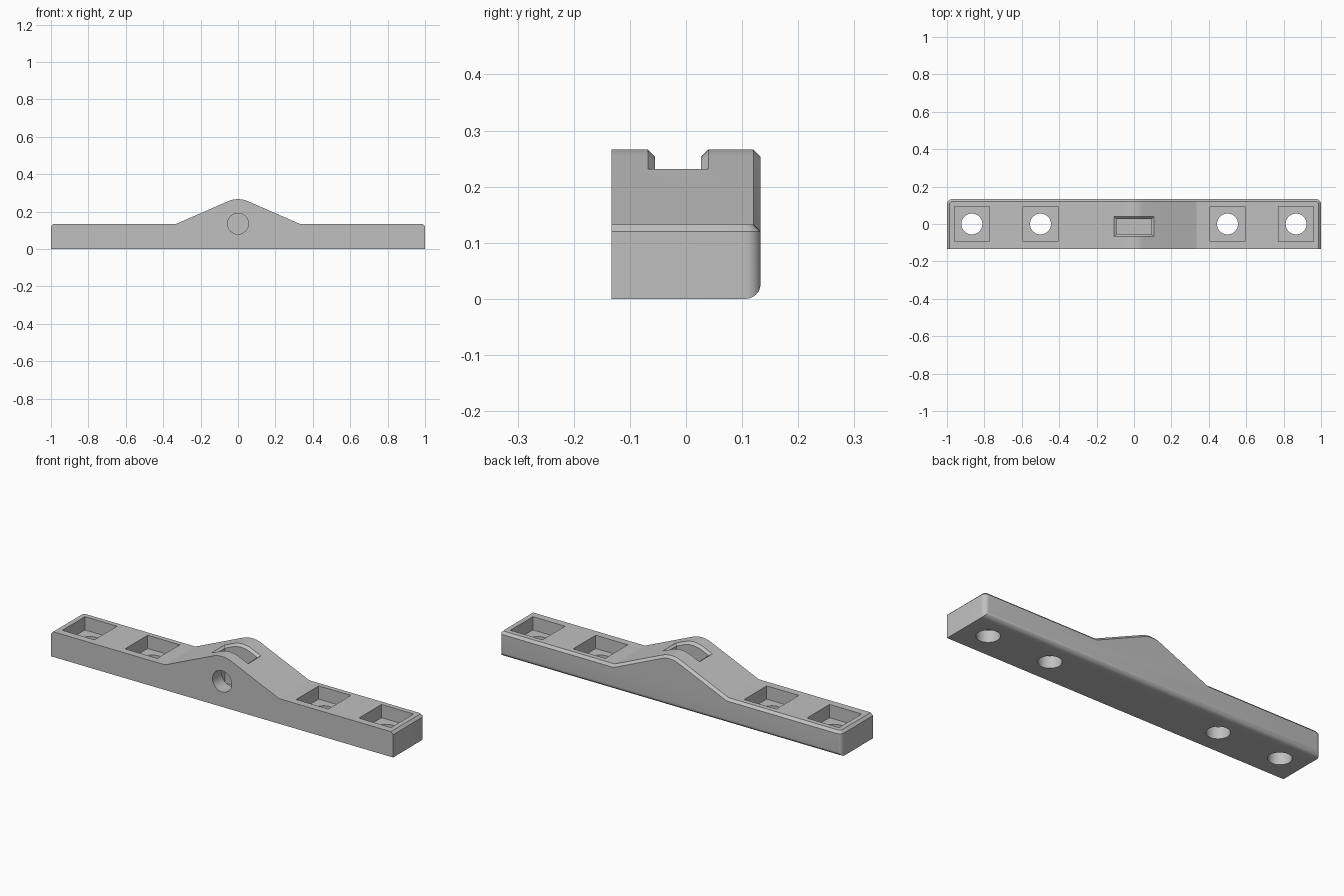
import bpy, bmesh
from math import sin, cos, atan, sqrt, pi
from mathutils import Matrix, Vector

default = bpy.data.objects.get("Cube")
if default:
    bpy.data.objects.remove(default, do_unlink=True)

HALF_Y = 0.133      # half depth of the bar
BAR_Z = 0.133       # height of the flat arms
HUMP_X = 0.333      # where the hump starts
SLOPE = 0.437
CROWN_R = 0.133     # radius of the rounded crown
CHAMFER = 0.013
HOLE_R = 0.056
NUT = 0.094         # half width of a nut pocket
THETA = atan(SLOPE)
APEX = BAR_Z + HUMP_X * SLOPE
CROWN_Z = APEX - CROWN_R / cos(THETA)   # centre of the crown arc


def surface(x):
    """Height of the hump at x."""
    if abs(x) < CROWN_R * sin(THETA):
        return CROWN_Z + sqrt(CROWN_R ** 2 - x * x)
    return APEX - SLOPE * abs(x)


def to_object(name, bm):
    bmesh.ops.recalc_face_normals(bm, faces=bm.faces[:])
    mesh = bpy.data.meshes.new(name)
    bm.to_mesh(mesh)
    bm.free()
    obj = bpy.data.objects.new(name, mesh)
    bpy.context.collection.objects.link(obj)
    return obj


def skin(bm, rings):
    """Join a row of equal rings into a closed solid."""
    rows = [[bm.verts.new(p) for p in ring] for ring in rings]
    n = len(rows[0])
    for a, b in zip(rows, rows[1:]):
        for i in range(n):
            j = (i + 1) % n
            bm.faces.new((a[i], a[j], b[j], b[i]))
    bm.faces.new(rows[0])
    bm.faces.new(rows[-1])


def box(name, low, high):
    bm = bmesh.new()
    size = Vector(high) - Vector(low)
    centre = (Vector(high) + Vector(low)) / 2
    bmesh.ops.create_cube(bm, size=1, matrix=Matrix.Translation(centre) @ Matrix.Diagonal((*size, 1)))
    return to_object(name, bm)


def cylinder(name, centre, depth, along_y=False):
    bm = bmesh.new()
    turn = Matrix.Rotation(pi / 2 if along_y else 0, 4, 'X')
    bmesh.ops.create_cone(bm, cap_ends=True, segments=40, radius1=HOLE_R, radius2=HOLE_R,
                          depth=depth, matrix=Matrix.Translation(centre) @ turn)
    return to_object(name, bm)


def cut(body, cutter):
    cutter.hide_render = True
    mod = body.modifiers.new("cut", 'BOOLEAN')
    mod.operation = 'DIFFERENCE'
    mod.solver = 'EXACT'
    mod.object = cutter
    bpy.context.view_layer.objects.active = body
    bpy.ops.object.modifier_apply(modifier=mod.name)
    bpy.data.objects.remove(cutter, do_unlink=True)


# Bar with a rounded hump: side profile swept from front to back
STEPS = 10
arc = [CROWN_R * sin(THETA * (1 - 2 * i / STEPS)) for i in range(STEPS + 1)]
profile = [(-1, 0), (1, 0), (1, BAR_Z), (HUMP_X, BAR_Z)]
profile += [(x, surface(x)) for x in arc]
profile += [(-HUMP_X, BAR_Z), (-1, BAR_Z)]
bm = bmesh.new()
skin(bm, [[(x, y, z) for x, z in profile] for y in (-HALF_Y, HALF_Y)])
bmesh.ops.recalc_face_normals(bm, faces=bm.faces[:])

# Rounded upright corners at the back
corners = [e for e in bm.edges
           if all(abs(v.co.x) > 0.99 and v.co.y > 0 for v in e.verts)]
bmesh.ops.bevel(bm, geom=corners, offset=0.027, segments=6, profile=0.5, affect='EDGES')
bm.normal_update()

# Chamfer along the top of the back and both ends, leaving the front crisp
rim = []
for e in bm.edges:
    top = [f for f in e.link_faces if f.normal.z > 0.3]
    side = [f for f in e.link_faces if abs(f.normal.z) < 0.01 and f.normal.y > -0.5]
    if top and side:
        rim.append(e)
bmesh.ops.bevel(bm, geom=rim, offset=CHAMFER, segments=1, affect='EDGES')
bar = to_object("mounting_bar", bm)

# Square pockets with round through holes in both arms
for x in (-0.867, -0.5, 0.5, 0.867):
    cut(bar, box("pocket_cutter", (x - NUT, -NUT, 0.063), (x + NUT, NUT, 0.3)))
    cut(bar, cylinder("hole_cutter", (x, 0, 0.05), 0.3))

# Nut slot down through the crown
SLOT_Y, SLOT_HALF = -0.014, 0.041
cut(bar, box("slot_cutter", (-NUT, SLOT_Y - SLOT_HALF, 0.04), (NUT, SLOT_Y + SLOT_HALF, 0.4)))

# Chamfered slot rim that follows the curve of the hump
RISE = 0.02
stations = [-NUT] + arc[::-1] + [NUT]
rings = []
for x in stations:
    grow = CHAMFER + RISE
    xt = x * (NUT + grow) / NUT if abs(x) == NUT else x
    low, high = surface(x) - CHAMFER, surface(xt) + RISE
    w = SLOT_HALF + grow
    rings.append([(x, SLOT_Y - SLOT_HALF, low), (x, SLOT_Y + SLOT_HALF, low),
                  (xt, SLOT_Y + w, high), (xt, SLOT_Y - w, high)])
bm = bmesh.new()
skin(bm, rings)
bmesh.ops.triangulate(bm, faces=bm.faces[:])
cut(bar, to_object("rim_cutter", bm))

# Blind screw hole from the front, passing the nut slot
cut(bar, cylinder("screw_cutter", (0, -0.06, 0.135), 0.28, along_y=True))

# One plain grey
grey = bpy.data.materials.new("plain_grey")
grey.use_nodes = True
colour = (0.53, 0.53, 0.53, 1)
grey.diffuse_color = colour
grey.node_tree.nodes["Principled BSDF"].inputs["Base Color"].default_value = colour
bar.data.materials.clear()
bar.data.materials.append(grey)

# Smooth the curves, keep the creases
bpy.ops.object.select_all(action='DESELECT')
bar.select_set(True)
bpy.context.view_layer.objects.active = bar
bpy.ops.object.shade_smooth_by_angle(angle=0.35)
